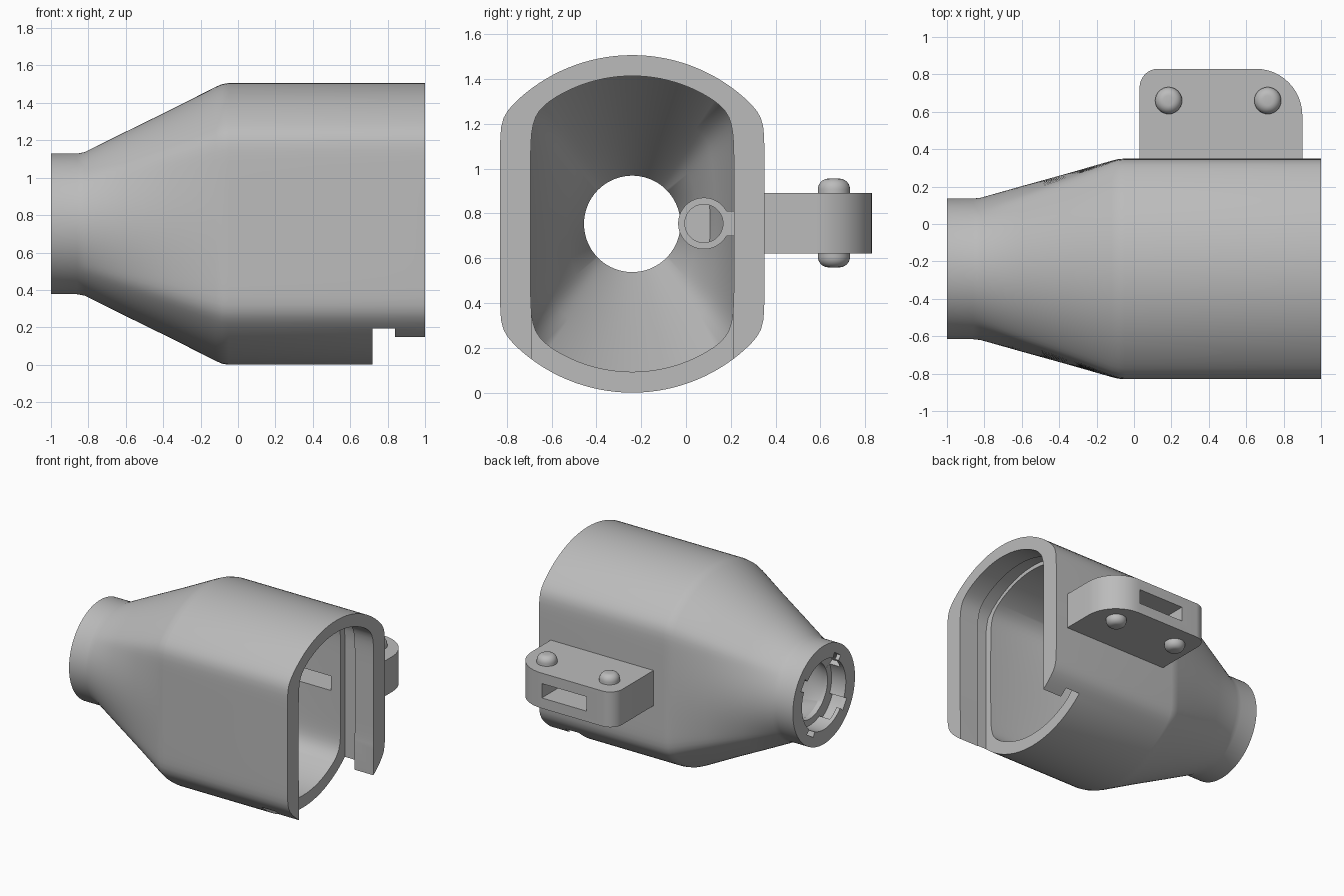
import bpy, bmesh, math
from mathutils import Vector

default = bpy.data.objects.get("Cube")
if default:
    bpy.data.objects.remove(default, do_unlink=True)

CY, CZ = -0.24, 0.753      # axis of the housing
N = 128

grey = bpy.data.materials.new("plain grey")
grey.use_nodes = True
grey.diffuse_color = (0.5, 0.5, 0.5, 1)
grey.node_tree.nodes["Principled BSDF"].inputs["Base Color"].default_value = (0.5, 0.5, 0.5, 1)


def finish(obj, angle=30):
    for p in obj.data.polygons:
        p.use_smooth = True
    obj.data.set_sharp_from_angle(angle=math.radians(angle))


def bridge(name, rings, loop=False):
    """Skin a row of equal rings; cap the ends, or join last to first."""
    bm = bmesh.new()
    rows = [[bm.verts.new(p) for p in ring] for ring in rings]
    pairs = list(zip(rows, rows[1:]))
    if loop:
        pairs.append((rows[-1], rows[0]))
    else:
        bm.faces.new(rows[0])
        bm.faces.new(rows[-1])
    for a, b in pairs:
        n = len(a)
        for i in range(n):
            j = (i + 1) % n
            bm.faces.new((a[i], a[j], b[j], b[i]))
    bmesh.ops.recalc_face_normals(bm, faces=bm.faces)
    mesh = bpy.data.meshes.new(name)
    bm.to_mesh(mesh)
    bm.free()
    mesh.materials.append(grey)
    obj = bpy.data.objects.new(name, mesh)
    bpy.context.collection.objects.link(obj)
    finish(obj)
    return obj


def box(name, x0, x1, y0, y1, z0, z1):
    return bridge(name, [[(x, y0, z0), (x, y1, z0), (x, y1, z1), (x, y0, z1)] for x in (x0, x1)])


def cut(obj, cutters):
    for c in cutters:
        mod = obj.modifiers.new("cut", "BOOLEAN")
        mod.operation = "DIFFERENCE"
        mod.solver = "EXACT"
        mod.object = c
    bpy.context.view_layer.update()
    result = bpy.data.meshes.new_from_object(
        obj.evaluated_get(bpy.context.evaluated_depsgraph_get()))
    obj.modifiers.clear()
    obj.data = result
    finish(obj)


def flat_sided(radius, half, p):
    """Polar outline of a circle with its two sides trimmed flat."""
    def r(t):
        side = half / max(abs(math.cos(t)), 1e-6)
        return (radius ** -p + side ** -p) ** (-1 / p)
    return r


def ring(x, r0, r1, t, y=CY, z=CZ):
    """Cross-section at x, blended from circle r0 to outline r1."""
    pts = []
    for i in range(N):
        a = 2 * math.pi * i / N
        r = r0 * (1 - t) + (r1(a) * t if t else 0)
        pts.append((x, y + r * math.cos(a), z + r * math.sin(a)))
    return pts


# Housing: outer skin from neck to mouth, then inner skin back to the neck
outer = flat_sided(0.753, 0.59, 36)
inner = flat_sided(0.66, 0.454, 18)
rings = [ring(x, 0.376, outer, t) for x, t in
         ((-1, 0), (-0.86, 0), (-0.82, 0.02), (-0.6, 0.31), (-0.35, 0.635),
          (-0.12, 0.945), (-0.085, 0.985), (-0.05, 1), (1, 1))]
rings += [ring(x, 0.215, inner, t) for x, t in
          ((1, 1), (-0.08, 1), (-0.34, 0.66), (-0.6, 0.32), (-0.84, 0), (-0.88, 0))]
rings += [ring(x, 0.265, inner, 0) for x in (-0.88, -1)]
housing = bridge("housing", rings, loop=True)

# Cutters: mouth opening below, plate groove, strap slot, neck notches
mouth = box("mouth_cutter", 0.84, 1.1, CY - 0.45, CY + 0.45, -0.1, 0.45)
plate = flat_sided(0.69, 0.505, 30)
outline = [(CY - 0.505, -0.1), (CY + 0.505, -0.1)]
for i in range(33):
    a = math.pi * i / 32
    outline.append((CY + plate(a) * math.cos(a), CZ + plate(a) * math.sin(a)))
groove = bridge("groove_cutter", [[(x, y, z) for y, z in outline] for x in (0.72, 0.84)])
slot = box("slot_cutter", 0.26, 0.64, 0.1, 1, 0.70, 0.81)
cutters = [mouth, groove, slot]
for k in range(4):
    wedge = []
    for r, steps in ((0.2, range(7)), (0.305, range(6, -1, -1))):
        for s in steps:
            a = math.radians(90 * k + 25 + 6.5 * s)
            wedge.append((CY + r * math.cos(a), CZ + r * math.sin(a)))
    cutters.append(bridge("notch_cutter", [[(x, y, z) for y, z in wedge] for x in (-0.97, -0.879)]))
    narrow = [(CY + r * math.cos(a), CZ + r * math.sin(a)) for r, a in
              ((0.2, math.radians(90 * k + 25)), (0.305, math.radians(90 * k + 25)),
               (0.305, math.radians(90 * k + 42)), (0.2, math.radians(90 * k + 42)))]
    cutters.append(bridge("entry_cutter", [[(x, y, z) for y, z in narrow] for x in (-1.1, -0.96)]))
cut(housing, cutters)

# Mounting lug with two rounded corners
lug_outline = [(0.03, 0.3), (0.9, 0.3)]
for cx, cy, r, start in ((0.65, 0.58, 0.25, 0), (0.13, 0.73, 0.1, 90)):
    for s in range(13):
        a = math.radians(start + 7.5 * s)
        lug_outline.append((cx + r * math.cos(a), cy + r * math.sin(a)))
lug = bridge("mounting_lug", [[(x, y, z) for x, y in lug_outline] for z in (0.62, 0.89)])
cut(lug, [slot])
for c in cutters:
    bpy.data.objects.remove(c, do_unlink=True)

# Rivets with domed heads on both sides of the lug
for name, cx in (("inner_rivet", 0.185), ("outer_rivet", 0.715)):
    half = []
    for s in range(7):
        a = math.radians(88 - 88 * s / 6)
        half.append((0.025 + 0.047 * math.cos(a), 0.15 + 0.048 * math.sin(a)))
    profile = half + [(r, -h) for r, h in reversed(half)]
    bridge(name, [[(cx + r * math.cos(math.tau * i / 32), 0.66 + r * math.sin(math.tau * i / 32),
                    0.757 + h) for i in range(32)] for r, h in profile])

# Blind tube inside, joined to the side wall by a rib
tube_rings = [ring(x, r, None, 0, 0.08, 0.755) for x, r in
              ((-0.5, 0.115), (0.1, 0.115), (0.1, 0.085), (-0.42, 0.085))]
bridge("inner_tube", tube_rings)
box("tube_rib", -0.35, 0.1, 0.175, 0.25, 0.70, 0.81)
